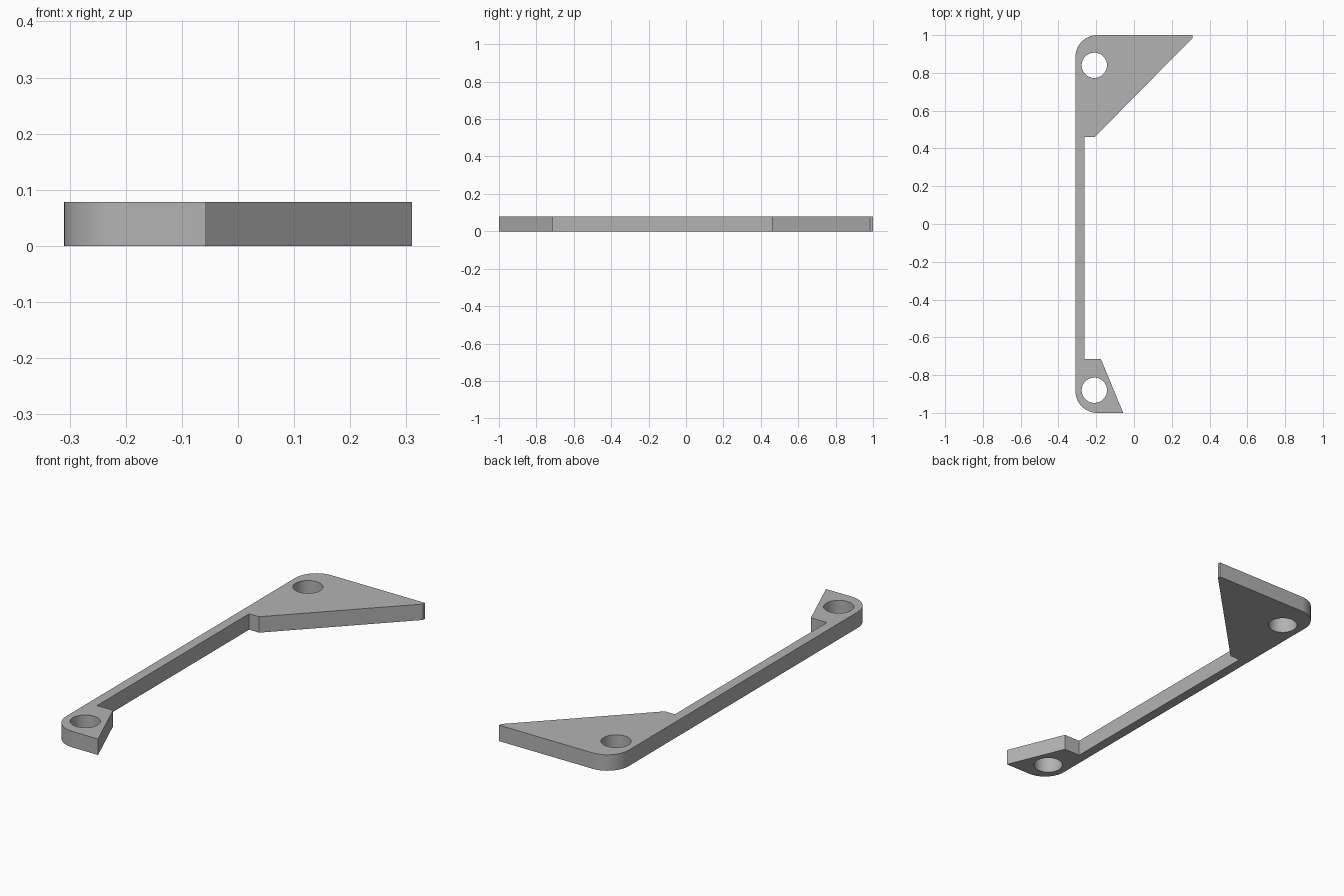
import bpy
import bmesh
from math import cos, sin, pi, radians

cube = bpy.data.objects.get("Cube")
if cube:
    bpy.data.objects.remove(cube, do_unlink=True)

THICK = 0.078
LEFT = -0.31
CORNER = 0.115
HOLE_R = 0.067
HOLES = [(-0.21, 0.84), (-0.21, -0.88)]

grey = bpy.data.materials.new("plain grey")
grey.use_nodes = True
grey.diffuse_color = (0.45, 0.45, 0.45, 1)
grey.node_tree.nodes["Principled BSDF"].inputs["Base Color"].default_value = grey.diffuse_color


def arc(cx, cy, r, start, end, steps=16):
    """Points along a circular arc, angles in degrees."""
    angles = [radians(start + (end - start) * i / steps) for i in range(steps + 1)]
    return [(cx + r * cos(a), cy + r * sin(a)) for a in angles]


def prism(name, outline, z0, z1):
    """Extrude a closed flat outline from z0 to z1."""
    bm = bmesh.new()
    face = bm.faces.new([bm.verts.new((x, y, z0)) for x, y in outline])
    top = bmesh.ops.extrude_face_region(bm, geom=[face])["geom"]
    verts = [v for v in top if isinstance(v, bmesh.types.BMVert)]
    bmesh.ops.translate(bm, verts=verts, vec=(0, 0, z1 - z0))
    bmesh.ops.recalc_face_normals(bm, faces=bm.faces)
    mesh = bpy.data.meshes.new(name)
    bm.to_mesh(mesh)
    bm.free()
    obj = bpy.data.objects.new(name, mesh)
    bpy.context.collection.objects.link(obj)
    return obj


# One continuous plate: rear wedge, thin bar, front foot
outline = arc(LEFT + CORNER, 1 - CORNER, CORNER, 90, 180)
outline += arc(LEFT + CORNER, CORNER - 1, CORNER, 180, 270)
outline += [(-0.057, -1), (-0.175, -0.715), (-0.262, -0.715)]      # front foot
outline += [(-0.262, 0.46), (-0.208, 0.46), (0.31, 0.985), (0.31, 1)]  # rear wedge
bracket = prism("bracket_plate", outline, 0, THICK)
bracket.data.materials.append(grey)

# Screw holes through both ends
for i, (x, y) in enumerate(HOLES):
    ring = [(x + HOLE_R * cos(2 * pi * k / 48), y + HOLE_R * sin(2 * pi * k / 48))
            for k in range(48)]
    cutter = prism("hole_cutter_%d" % (i + 1), ring, -0.1, THICK + 0.1)
    cutter.data.materials.append(grey)
    cutter.hide_render = True
    mod = bracket.modifiers.new("screw_hole", 'BOOLEAN')
    mod.operation = 'DIFFERENCE'
    mod.solver = 'EXACT'
    mod.object = cutter
    bpy.ops.object.select_all(action='DESELECT')
    bpy.context.view_layer.objects.active = bracket
    bracket.select_set(True)
    bpy.ops.object.modifier_apply(modifier=mod.name)
    bpy.data.objects.remove(cutter, do_unlink=True)

# Smooth the round corners and holes, keep the edges sharp
bpy.ops.object.shade_smooth_by_angle(angle=radians(30))
